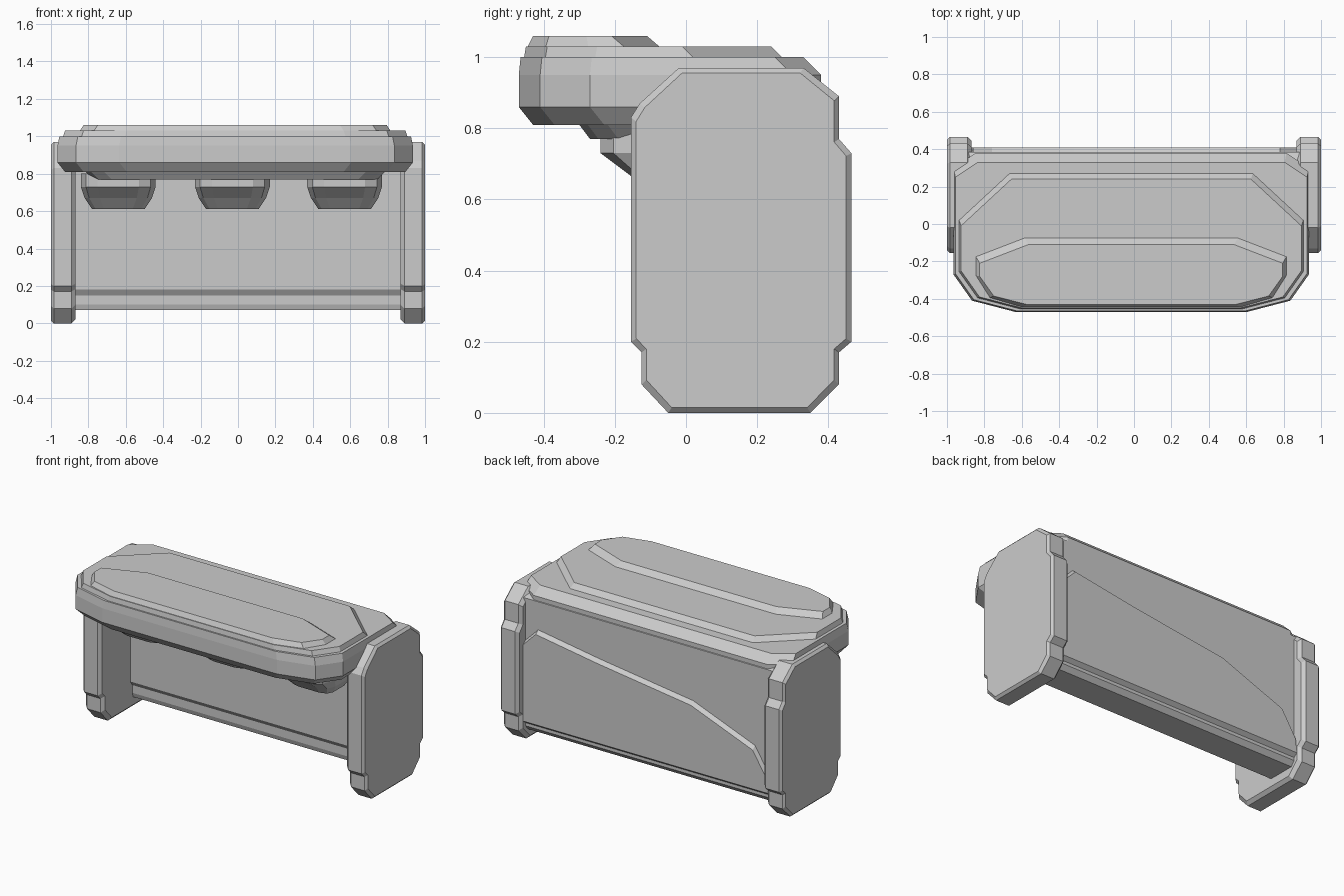
import bpy, bmesh

if "Cube" in bpy.data.objects:
    bpy.data.objects.remove(bpy.data.objects["Cube"])


def loft(name, rings):
    """Join closed rings of equal length into one capped solid."""
    bm = bmesh.new()
    loops = [[bm.verts.new(p) for p in ring] for ring in rings]
    n = len(loops[0])
    for a, b in zip(loops, loops[1:]):
        for i in range(n):
            j = (i + 1) % n
            bm.faces.new((a[i], a[j], b[j], b[i]))
    bm.faces.new(loops[0])
    bm.faces.new(loops[-1])
    bmesh.ops.recalc_face_normals(bm, faces=bm.faces)
    mesh = bpy.data.meshes.new(name)
    bm.to_mesh(mesh)
    bm.free()
    obj = bpy.data.objects.new(name, mesh)
    bpy.context.collection.objects.link(obj)
    return obj


def slab_ring(x, y0, y1, z, front, back, cx=0):
    """Horizontal outline: rounded front corners, chamfered back corners."""
    fx, fy = front
    bx, by = back
    half = [(x - fx, y0), (x - fx * .3, y0 + fy * .3), (x, y0 + fy),
            (x, y1 - by), (x - bx, y1)]
    pts = half + [(-px, py) for px, py in reversed(half)]
    return [(px + cx, py, z) for px, py in pts]


# Side panels with bevelled rims
side = [(-.05, 0), (.35, 0), (.43, .08), (.43, .17), (.465, .2), (.465, .73),
        (.43, .77), (.43, .89), (.33, .97), (-.02, .97), (-.13, .87),
        (-.155, .83), (-.155, .2), (-.125, .17), (-.125, .08)]
for label, s in (("left", -1), ("right", 1)):
    rings = []
    for x, inset in ((.87, .02), (.89, 0), (.985, 0), (1, .015)):
        ky, kz = 1 - inset / .31, 1 - inset / .485
        rings.append([(s * x, .155 + (y - .155) * ky, .485 + (z - .485) * kz)
                      for y, z in side])
    loft(label + "_side_panel", rings)

# Recessed body between the panels
body = [(.18, .07), (.36, .07), (.385, .1), (.385, .92), (.3, .95), (.15, .95),
        (.15, .18), (.17, .15), (.17, .1)]
loft("body", [[(x, y, z) for y, z in body] for x in (-.89, .89)])

# Thicker lower part of the back, with a falling upper edge
wedge = [(-.87, .12), (.87, .12), (.87, .65), (.78, .74), (.34, .67),
         (-.32, .58), (-.76, .41), (-.86, .25)]
loft("back_wedge", [[(x, .37, z) for x, z in wedge],
                    [(x, .385, z) for x, z in wedge],
                    [(x, .41, z + (.02 if z < .15 else -.02)) for x, z in wedge]])

# Overhanging counter with stepped top, slightly off-centre
F, B, C = (.33, .2), (.12, .08), -.015
loft("counter", [
    slab_ring(.76, -.27, .30, .77, (.1, .08), B, C),
    slab_ring(.80, -.30, .30, .81, (.1, .08), B, C),
    slab_ring(.91, -.43, .35, .81, F, B, C),
    slab_ring(.95, -.47, .38, .86, F, B, C),
    slab_ring(.95, -.47, .38, .95, F, B, C),
    slab_ring(.94, -.465, .33, 1.0, F, B, C),
    slab_ring(.92, -.455, .27, 1.0, F, (.27, .25), C),
    slab_ring(.91, -.45, .24, 1.03, F, (.27, .25), C),
    slab_ring(.83, -.445, -.075, 1.03, (.25, .17), (.26, .1), C),
    slab_ring(.81, -.43, -.11, 1.06, (.25, .15), (.26, .1), C),
])

# Three bowls hanging under the counter
for i, cx in enumerate((-.64, -.03, .57)):
    loft(f"under_bowl_{i + 1}", [
        slab_ring(rx, -ry, ry, z, (rx * .45, ry * .5), (rx * .4, ry * .4), cx)
        for rx, ry, z in ((.14, .1, .61), (.18, .16, .67),
                          (.2, .24, .73), (.2, .24, .8))])
